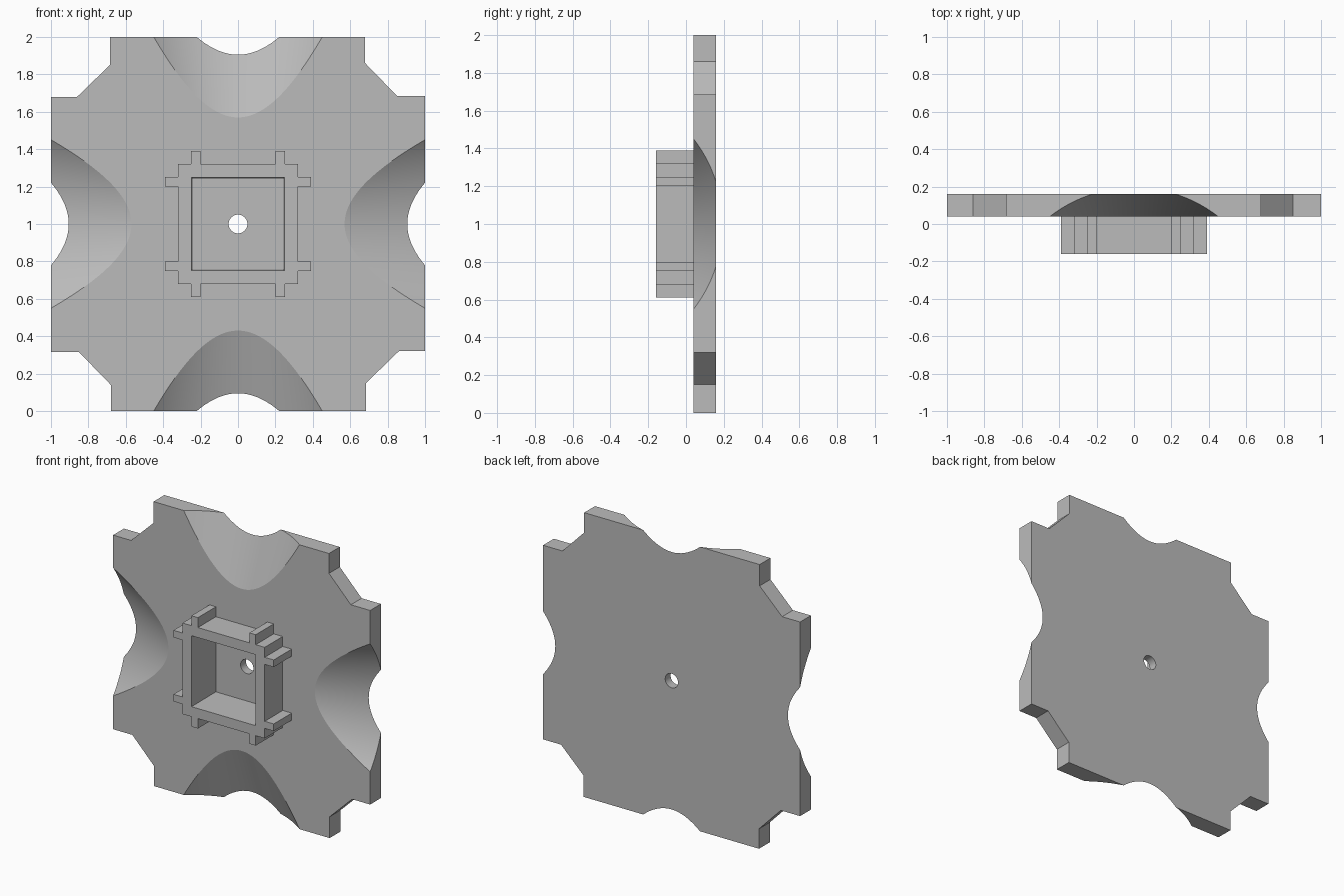
import bpy
import bmesh
from math import radians, pi
from mathutils import Matrix, Vector

if "Cube" in bpy.data.objects:
    bpy.data.objects.remove(bpy.data.objects["Cube"], do_unlink=True)

grey = bpy.data.materials.new("plain grey")
grey.use_nodes = True
grey.diffuse_color = (0.5, 0.5, 0.5, 1)
grey.node_tree.nodes["Principled BSDF"].inputs["Base Color"].default_value = (0.5, 0.5, 0.5, 1)

CENTRE = Vector((0, 0, 1))
FRONT, BACK, RIM = 0.04, 0.16, -0.16


def add_object(name, bm):
    bmesh.ops.recalc_face_normals(bm, faces=bm.faces)
    mesh = bpy.data.meshes.new(name)
    bm.to_mesh(mesh)
    bm.free()
    mesh.materials.append(grey)
    obj = bpy.data.objects.new(name, mesh)
    bpy.context.collection.objects.link(obj)
    return obj


def four_way(quarter):
    """Repeat a quarter outline clockwise around the middle."""
    points = []
    for _ in range(4):
        points += quarter
        quarter = [(v, -u) for u, v in quarter]
    return points


def prism(name, outline, y0, y1, taper=1.0):
    """Extrude an outline from y0 to y1, scaling the far end by taper."""
    bm = bmesh.new()
    ends = [[bm.verts.new((u * s, y, 1 + v * s)) for u, v in outline]
            for y, s in ((y0, 1.0), (y1, taper))]
    bm.faces.new(ends[0])
    bm.faces.new(ends[1][::-1])
    for i in range(len(outline)):
        j = (i + 1) % len(outline)
        bm.faces.new((ends[0][i], ends[0][j], ends[1][j], ends[1][i]))
    return add_object(name, bm)


def cone(name, r1, r2, depth, matrix, segments):
    bm = bmesh.new()
    bmesh.ops.create_cone(bm, cap_ends=True, segments=segments,
                          radius1=r1, radius2=r2, depth=depth, matrix=matrix)
    return add_object(name, bm)


def cut(target, cutter):
    mod = target.modifiers.new("cut", 'BOOLEAN')
    mod.operation = 'DIFFERENCE'
    mod.solver = 'EXACT'
    mod.object = cutter
    bpy.context.view_layer.objects.active = target
    bpy.ops.object.modifier_apply(modifier=mod.name)


# Main plate with stepped, chamfered corners
plate = prism("plate", four_way([(0.68, 1), (0.68, 0.86), (0.85, 0.685), (1, 0.685)]),
              FRONT, BACK)

# Square socket frame with crossing wall ends
frame = prism("socket_frame", four_way([
    (0.2, 0.32), (0.2, 0.39), (0.25, 0.39), (0.25, 0.32), (0.32, 0.32),
    (0.32, 0.25), (0.39, 0.25), (0.39, 0.2), (0.32, 0.2)]), RIM, FRONT)

cutters = []

# Conical scoops running in from the four sides
SLOPE, OUT, DEEP = 0.358, 0.1, 0.5
for k in range(4):
    axis = (Matrix.Translation(CENTRE) @ Matrix.Rotation(k * pi / 2, 4, 'Y')
            @ Matrix.Translation((0, FRONT - 0.582, 1 + (OUT - DEEP) / 2)))
    scoop = cone("scoop_cutter", 0.736 - SLOPE * DEEP, 0.736 + SLOPE * OUT,
                 OUT + DEEP, axis, 180)
    cut(plate, scoop)
    cutters.append(scoop)

# Square pocket sunk through the frame into the plate
pocket = prism("pocket_cutter", four_way([(0.25, 0.25)]), RIM - 0.02, 0.1, 0.97)
cut(plate, pocket)
cut(frame, pocket)

# Round through hole in the middle
hole = cone("hole_cutter", 0.05, 0.05, 1,
            Matrix.Translation(CENTRE) @ Matrix.Rotation(pi / 2, 4, 'X'), 48)
cut(plate, hole)

for obj in cutters + [pocket, hole]:
    bpy.data.objects.remove(obj, do_unlink=True)

# Smooth scoops and hole, crisp edges elsewhere
bpy.ops.object.select_all(action='DESELECT')
for obj in (plate, frame):
    obj.select_set(True)
bpy.context.view_layer.objects.active = plate
bpy.ops.object.shade_smooth_by_angle(angle=radians(15))
